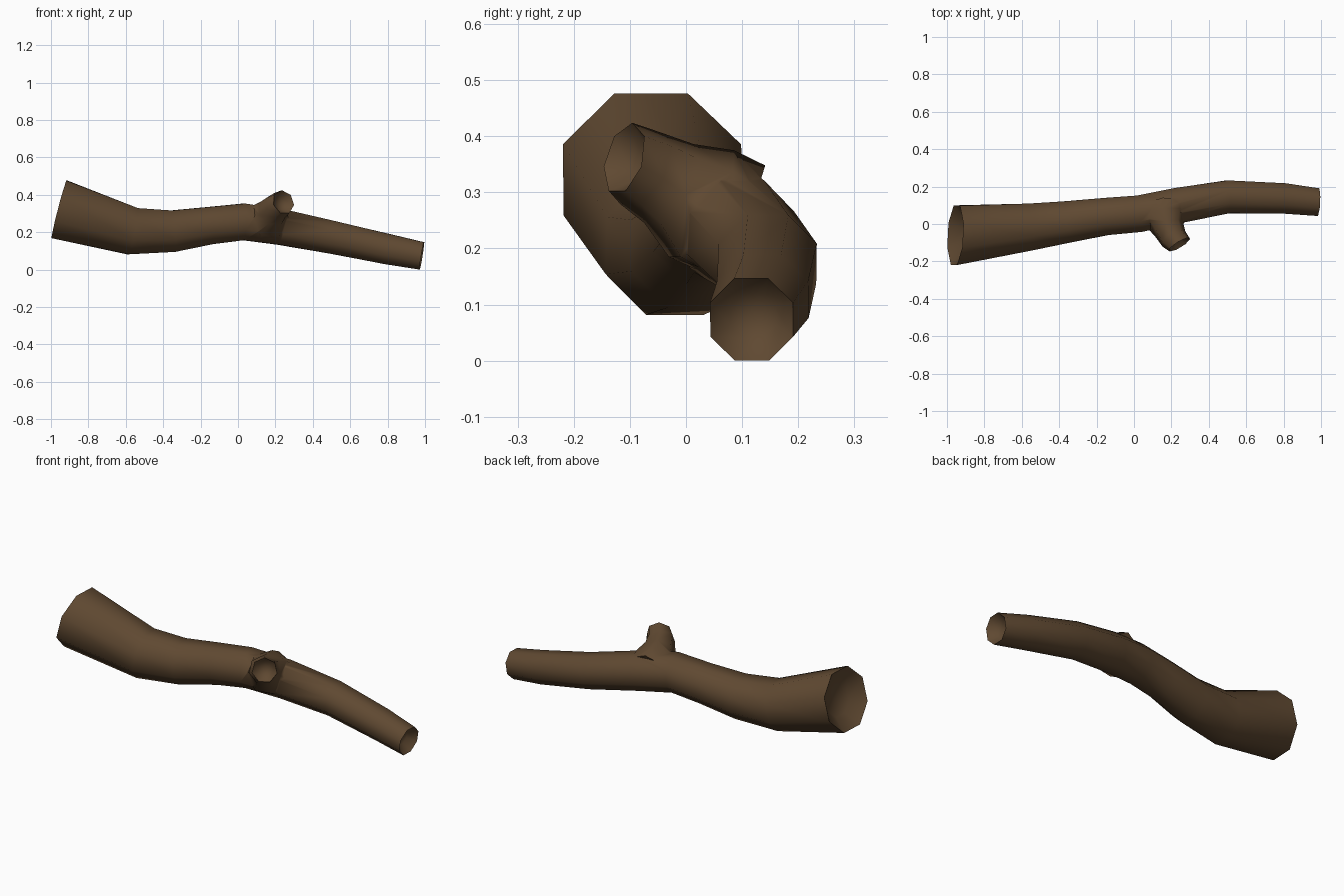
import bpy, bmesh, math
from mathutils import Vector

if "Cube" in bpy.data.objects:
    bpy.data.objects.remove(bpy.data.objects["Cube"])

bark = bpy.data.materials.new("brown bark")
bark.diffuse_color = (0.115, 0.066, 0.031, 1)
bark.use_nodes = True
bark.node_tree.nodes["Principled BSDF"].inputs["Base Color"].default_value = bark.diffuse_color


def limb(name, stations, sides, phase, hollow_start, hollow_end, first=None, last=None):
    """Sweep rings (x, y, z, radius) along a path; the ends get hollow caps."""
    bm = bmesh.new()
    pts = [Vector(s[:3]) for s in stations]
    n = len(pts)
    tangents = [(pts[min(i + 1, n - 1)] - pts[max(i - 1, 0)]).normalized() for i in range(n)]
    if first:
        tangents[0] = Vector(first).normalized()
    if last:
        tangents[-1] = Vector(last).normalized()

    def ring(c, t, r):
        side = Vector((0, 0, 1)).cross(t).normalized()
        up = t.cross(side)
        return [bm.verts.new(c + r * (math.cos(a) * side + math.sin(a) * up))
                for a in (phase + 2 * math.pi * k / sides for k in range(sides))]

    def bridge(a, b):
        for k in range(sides):
            j = (k + 1) % sides
            bm.faces.new((a[k], a[j], b[j], b[k]))

    rings = [ring(p, t, s[3]) for p, t, s in zip(pts, tangents, stations)]
    for a, b in zip(rings, rings[1:]):
        bridge(a, b)
    # sunken end caps
    for idx, sign, depth in ((0, 1, hollow_start), (n - 1, -1, hollow_end)):
        r = stations[idx][3]
        c, t = pts[idx], tangents[idx]
        inner = ring(c + t * sign * depth, t, r * 0.55)
        bridge(rings[idx], inner)
        mid = bm.verts.new(c + t * sign * depth * 1.15)
        for k in range(sides):
            bm.faces.new((inner[k], inner[(k + 1) % sides], mid))
    bmesh.ops.recalc_face_normals(bm, faces=bm.faces)
    me = bpy.data.meshes.new(name)
    bm.to_mesh(me)
    bm.free()
    me.materials.append(bark)
    ob = bpy.data.objects.new(name, me)
    bpy.context.collection.objects.link(ob)
    return ob


# main bent log, thick end on the left
log = limb("log", [
    (-0.955, -0.06, 0.332, 0.172),
    (-0.565, -0.017, 0.215, 0.136),
    (-0.35, 0.012, 0.215, 0.120),
    (-0.15, 0.040, 0.245, 0.108),
    (0.03, 0.055, 0.265, 0.106),
    (0.23, 0.098, 0.237, 0.103),
    (0.50, 0.145, 0.183, 0.095),
    (0.80, 0.137, 0.119, 0.088),
    (0.983, 0.117, 0.083, 0.080)],
    8, math.radians(22.5), 0.06, 0.045,
    first=(1, -0.05, -0.26), last=(1, -0.05, -0.16))

# broken side stub, flared where it leaves the log
stub = limb("side_stub", [
    (0.16, 0.09, 0.255, 0.115),
    (0.165, 0.03, 0.285, 0.115),
    (0.185, -0.025, 0.322, 0.085),
    (0.21, -0.075, 0.350, 0.075),
    (0.243, -0.110, 0.370, 0.066)],
    7, math.radians(90), 0.002, 0.035,
    last=(0.5, -0.82, 0.25))

# fuse the stub into the log
mod = log.modifiers.new("fuse", 'BOOLEAN')
mod.operation = 'UNION'
mod.solver = 'EXACT'
mod.object = stub
bpy.context.view_layer.objects.active = log
log.select_set(True)
bpy.ops.object.modifier_apply(modifier="fuse")
bpy.data.objects.remove(stub)

# smooth bark with crisp broken ends
bpy.ops.object.select_all(action='DESELECT')
log.select_set(True)
bpy.ops.object.shade_smooth_by_angle(angle=math.radians(65))
# stand on the ground
low = min(v.co.z for v in log.data.vertices)
for v in log.data.vertices:
    v.co.z -= low
